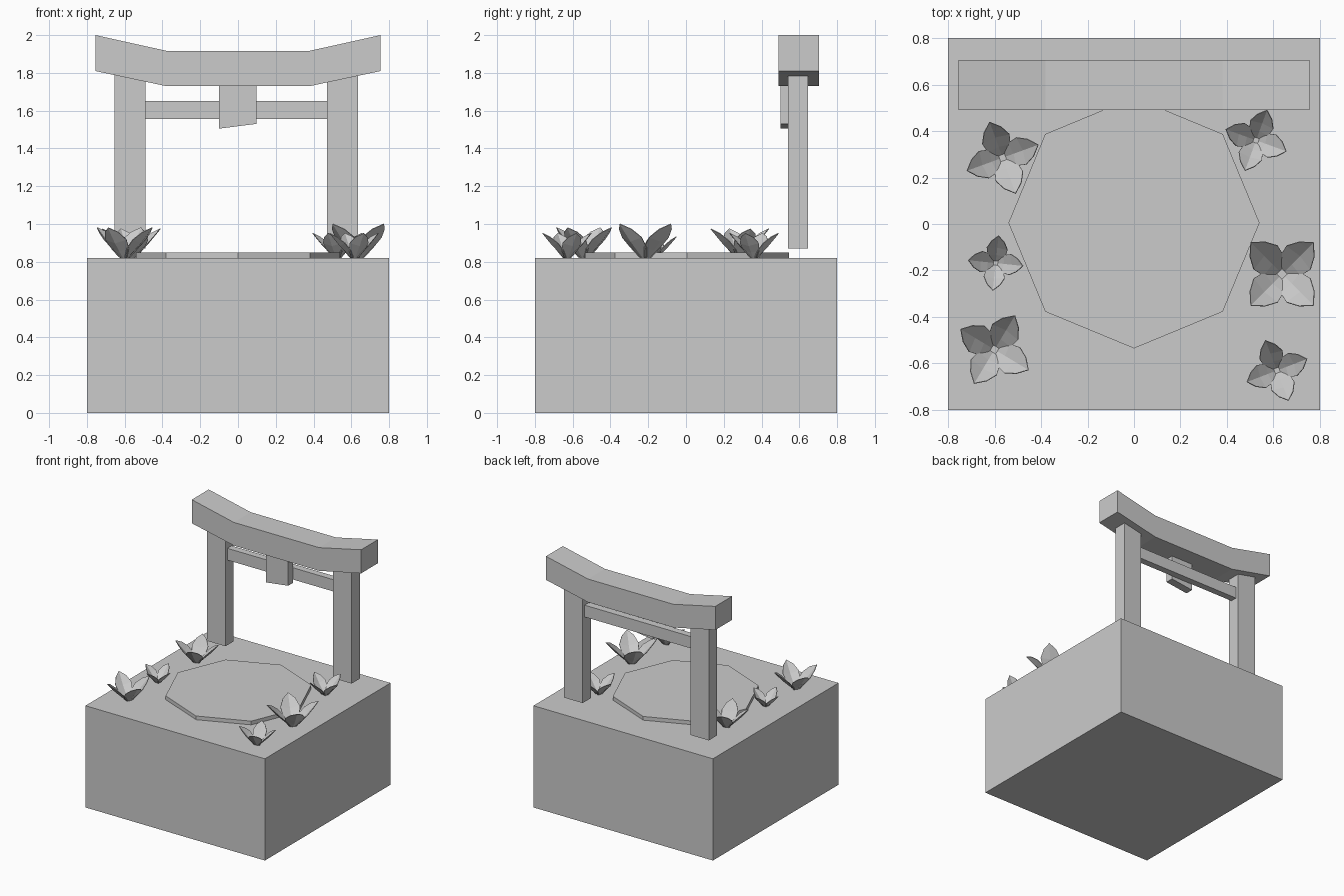
import bpy, math
from mathutils import Matrix, Vector

if "Cube" in bpy.data.objects:
    bpy.data.objects.remove(bpy.data.objects["Cube"])


def mesh_object(name, verts, faces):
    me = bpy.data.meshes.new(name)
    me.from_pydata(verts, [], faces)
    me.update()
    ob = bpy.data.objects.new(name, me)
    bpy.context.collection.objects.link(ob)
    return ob


def extrude_profile(name, pts, y0, y1):
    """Closed x/z outline (counter-clockwise from the front) extruded along y."""
    n = len(pts)
    verts = [(x, y0, z) for x, z in pts] + [(x, y1, z) for x, z in pts]
    faces = [tuple(range(n)), tuple(range(2 * n - 1, n - 1, -1))]
    faces += [(i, i + n, (i + 1) % n + n, (i + 1) % n) for i in range(n)]
    return mesh_object(name, verts, faces)


def box(name, x0, x1, y0, y1, z0, z1):
    return extrude_profile(name, [(x0, z0), (x1, z0), (x1, z1), (x0, z1)], y0, y1)


# Ground block
box("base_block", -0.8, 0.8, -0.8, 0.8, 0, 0.82)

# Octagonal slab
bpy.ops.mesh.primitive_cylinder_add(vertices=8, radius=0.54, depth=0.045,
                                    location=(0, 0.005, 0.8275))
bpy.context.object.name = "octagon_slab"

# Gate posts, tie bar and hanging plaque
box("left_post", -0.655, -0.49, 0.54, 0.645, 0.87, 1.79)
box("right_post", 0.47, 0.635, 0.54, 0.645, 0.87, 1.79)
box("tie_bar", -0.50, 0.48, 0.565, 0.62, 1.555, 1.65)
extrude_profile("plaque", [(-0.1, 1.505), (0.097, 1.53), (0.097, 1.74), (-0.1, 1.74)],
                0.50, 0.565)

# Upswept lintel
extrude_profile("lintel", [(-0.755, 1.81), (-0.38, 1.73), (0.38, 1.73), (0.755, 1.81),
                           (0.755, 2.0), (0.38, 1.917), (-0.38, 1.917), (-0.755, 2.0)],
                0.49, 0.705)

# Petal rows: distance out, half width, midrib height, edge lift (unit reach)
ROWS = [(0.10, 0.14, 0.00, 0.01), (0.32, 0.32, 0.20, 0.09),
        (0.58, 0.38, 0.45, 0.11), (0.82, 0.24, 0.72, 0.07)]
TIP = (1.0, 0.0, 0.93)


def plant(name, x, y, reach, angle):
    verts, faces = [], []
    for k in range(4):
        rot = Matrix.Rotation(math.radians(angle + 90 * k), 4, 'Z')
        b = len(verts)
        local = []
        for r, w, z, lift in ROWS:
            local += [(r - lift * 0.5, -w, z + lift), (r, 0, z), (r - lift * 0.5, w, z + lift)]
        local.append(TIP)
        verts += [rot @ (Vector(p) * reach) for p in local]
        for i in range(len(ROWS) - 1):
            for j in range(2):
                a = b + 3 * i + j
                faces.append((a, a + 3, a + 4, a + 1))
        last, tip = b + 3 * (len(ROWS) - 1), b + len(local) - 1
        faces += [(last, tip, last + 1), (last + 1, tip, last + 2)]
    ob = mesh_object(name, verts, faces)
    ob.location = (x, y, 0.82)
    mod = ob.modifiers.new("thickness", 'SOLIDIFY')
    mod.thickness = 0.004
    mod.offset = 1


# Leafy plants around the slab: x, y, reach, angle
PLANTS = [(-0.565, 0.285, 0.165, 20), (0.525, 0.36, 0.14, -20),
          (-0.595, -0.168, 0.12, -6), (0.637, -0.215, 0.193, 45),
          (-0.60, -0.54, 0.172, 59), (0.615, -0.63, 0.14, 21)]
for i, p in enumerate(PLANTS):
    plant(f"plant_{i + 1}", *p)
